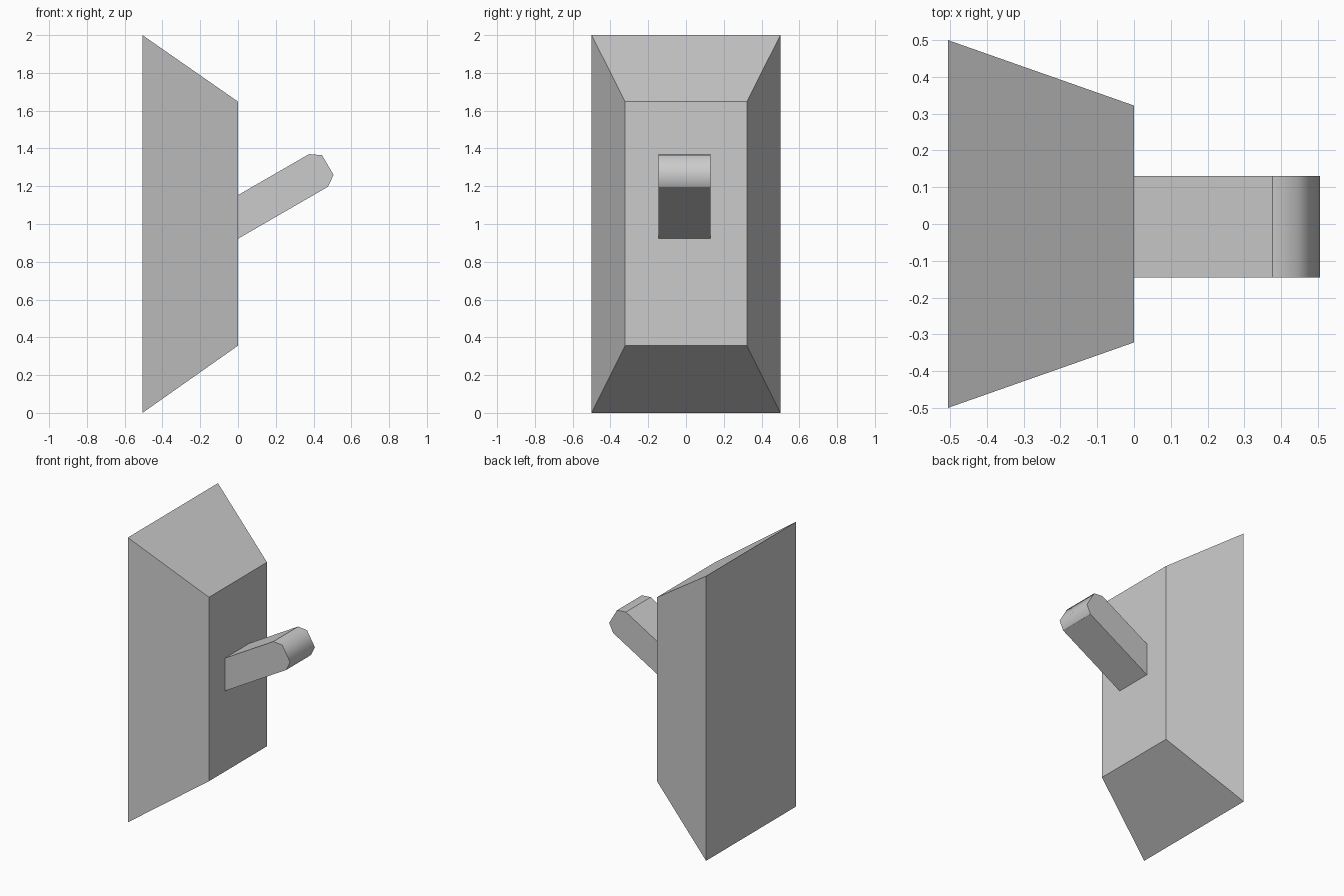
import bpy, bmesh

if "Cube" in bpy.data.objects:
    bpy.data.objects.remove(bpy.data.objects["Cube"])


def loft(name, ring_a, ring_b, smooth_sides=(), sharp_sides=()):
    """Closed solid between two matching rings of points."""
    bm = bmesh.new()
    a = [bm.verts.new(p) for p in ring_a]
    b = [bm.verts.new(p) for p in ring_b]
    bm.faces.new(a)
    bm.faces.new(b[::-1])
    n = len(a)
    for i in range(n):
        j = (i + 1) % n
        side = bm.faces.new((a[j], a[i], b[i], b[j]))
        side.smooth = i in smooth_sides
    # only edges between two rounded sides blend
    for e in bm.edges:
        e.smooth = all(f.smooth for f in e.link_faces)
    bmesh.ops.recalc_face_normals(bm, faces=bm.faces[:])
    mesh = bpy.data.meshes.new(name)
    bm.to_mesh(mesh)
    bm.free()
    obj = bpy.data.objects.new(name, mesh)
    bpy.context.collection.objects.link(obj)
    return obj


def rectangle(x, half_y, z0, z1):
    return [(x, -half_y, z0), (x, half_y, z0), (x, half_y, z1), (x, -half_y, z1)]


# Wall plate: tapered block, wide at the back
loft("switch_plate",
     rectangle(-0.506, 0.5, 0.0, 2.0),
     rectangle(0.0, 0.322, 0.356, 1.648))

# Lever: upward-tilted bar with a rounded tip, extruded along y
profile = [(0.0, 0.922), (0.476, 1.197), (0.506, 1.26),
           (0.445, 1.364), (0.376, 1.37), (0.0, 1.153)]
loft("switch_lever",
     [(x, -0.145, z) for x, z in profile],
     [(x, 0.13, z) for x, z in profile],
     smooth_sides=(1, 2, 3))
